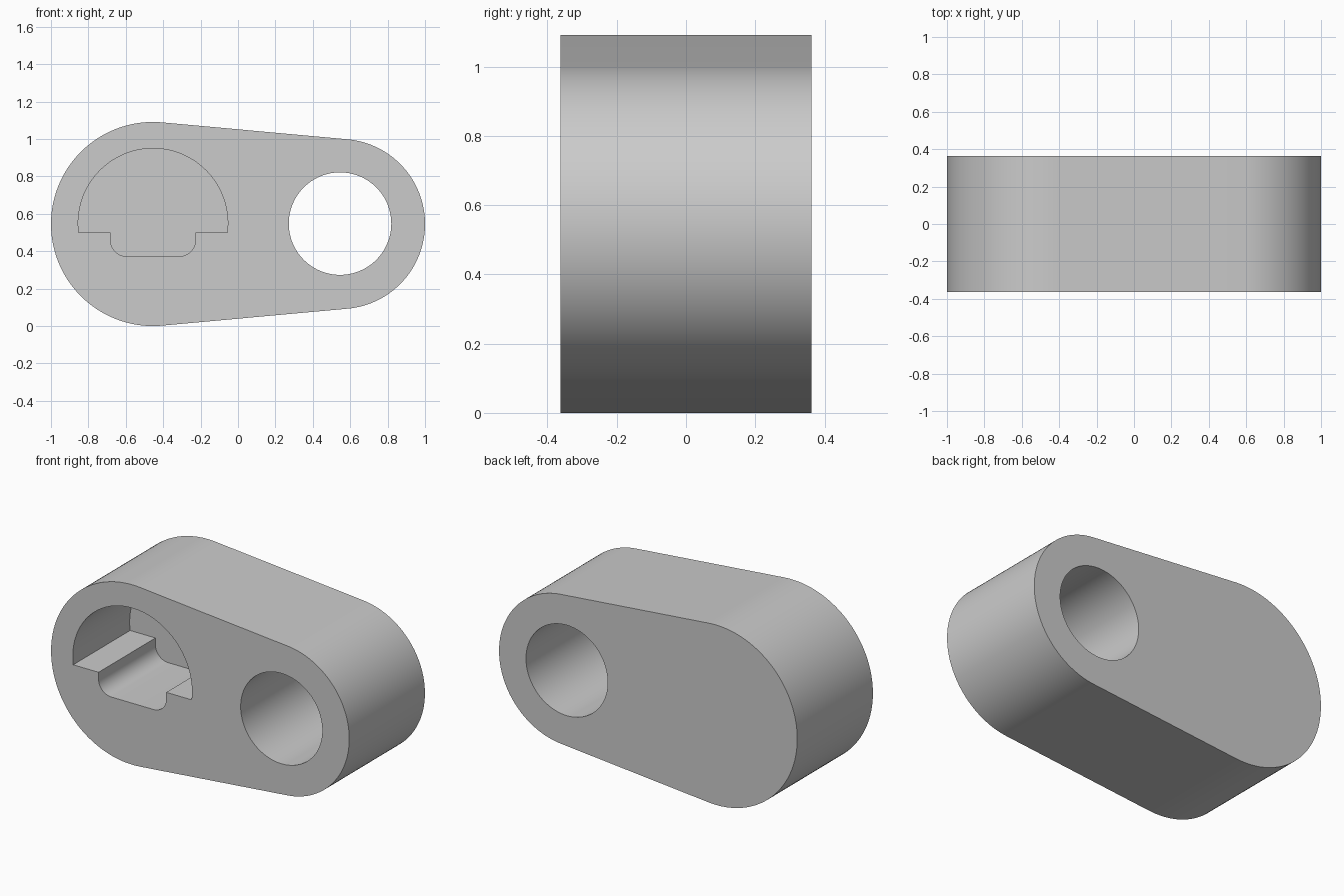
import bpy, bmesh
from math import sin, cos, asin, pi

cube = bpy.data.objects.get("Cube")
if cube:
    bpy.data.objects.remove(cube, do_unlink=True)

HALF = 0.3625                  # half thickness of the link
MID = 0.5455                   # height of both centres
BIG_X, BIG_R = -0.4545, 0.5455
SMALL_X, SMALL_R = 0.5455, 0.4545

grey = bpy.data.materials.new("plain grey")
grey.use_nodes = True
grey.diffuse_color = (0.6, 0.6, 0.6, 1)
grey.node_tree.nodes["Principled BSDF"].inputs["Base Color"].default_value = (0.6, 0.6, 0.6, 1)


def arc(cx, cz, r, start, end, steps):
    """Points on an arc in the x-z plane."""
    angles = [start + (end - start) * i / steps for i in range(steps + 1)]
    return [(cx + r * cos(a), cz + r * sin(a)) for a in angles]


def prism(name, outline, y0, y1):
    """Extrude an x-z outline from y0 to y1."""
    bm = bmesh.new()
    face = bm.faces.new([bm.verts.new((x, y0, z)) for x, z in outline])
    side = bmesh.ops.extrude_face_region(bm, geom=[face])
    verts = [v for v in side["geom"] if isinstance(v, bmesh.types.BMVert)]
    bmesh.ops.translate(bm, verts=verts, vec=(0, y1 - y0, 0))
    bmesh.ops.recalc_face_normals(bm, faces=bm.faces)
    mesh = bpy.data.meshes.new(name)
    bm.to_mesh(mesh)
    bm.free()
    mesh.materials.append(grey)
    obj = bpy.data.objects.new(name, mesh)
    bpy.context.collection.objects.link(obj)
    return obj


# Tapered link: two round ends joined by tangent sides
t = asin((BIG_R - SMALL_R) / (SMALL_X - BIG_X))
outline = arc(BIG_X, MID, BIG_R, pi / 2 - t, 3 * pi / 2 + t, 64)
outline += arc(SMALL_X, MID, SMALL_R, -pi / 2 + t, pi / 2 - t, 64)
link = prism("tapered_link", outline, -HALF, HALF)

# Round through hole in the small end
hole = prism("hole_cutter", arc(SMALL_X, MID + 0.002, 0.274, 0, 2 * pi, 96)[:-1], -1, 1)

# Blind pocket in the front: a half disc with a rounded notch below
LEDGE, FLOOR, NOTCH, FILLET = 0.5, 0.373, 0.227, 0.085
dip = asin((MID + 0.004 - LEDGE) / 0.4)
pocket = arc(BIG_X, MID + 0.004, 0.4, -dip, pi + dip, 64)
pocket.append((BIG_X - NOTCH, LEDGE))
pocket += arc(BIG_X - NOTCH + FILLET, FLOOR + FILLET, FILLET, pi, 3 * pi / 2, 10)
pocket += arc(BIG_X + NOTCH - FILLET, FLOOR + FILLET, FILLET, -pi / 2, 0, 10)
pocket.append((BIG_X + NOTCH, LEDGE))
recess = prism("pocket_cutter", pocket, -1, -HALF + 0.545)

# Cut both openings, then drop the cutters
bpy.ops.object.select_all(action="DESELECT")
bpy.context.view_layer.objects.active = link
link.select_set(True)
for cutter in (hole, recess):
    cutter.hide_render = True
    mod = link.modifiers.new(cutter.name, "BOOLEAN")
    mod.operation = "DIFFERENCE"
    mod.solver = "EXACT"
    mod.object = cutter
    bpy.ops.object.modifier_apply(modifier=mod.name)
    bpy.data.objects.remove(cutter, do_unlink=True)

bpy.ops.object.shade_smooth_by_angle()
